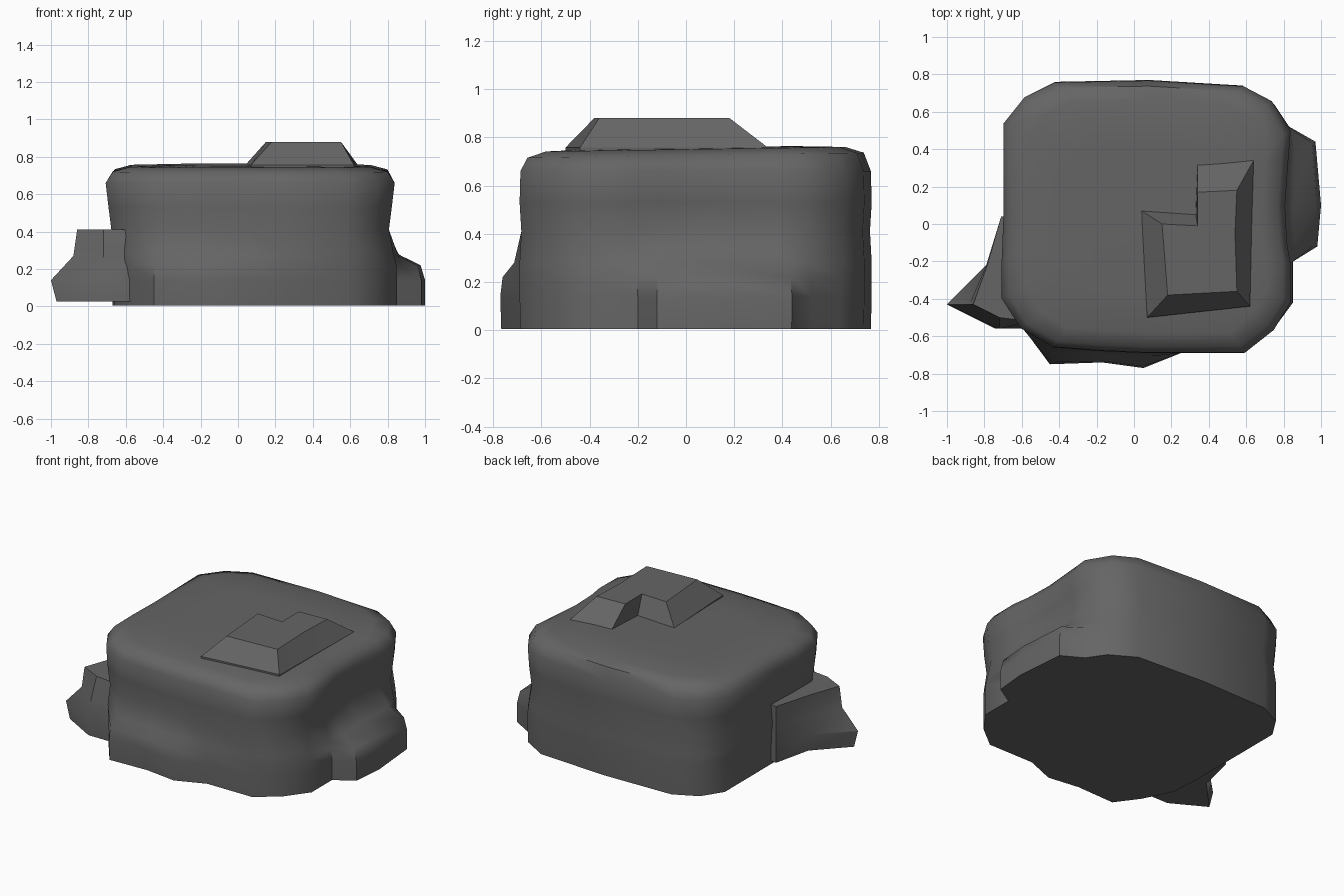
import bpy, bmesh, math

if "Cube" in bpy.data.objects:
    bpy.data.objects.remove(bpy.data.objects["Cube"])

rock = bpy.data.materials.new("dark grey stone")
rock.diffuse_color = (0.13, 0.13, 0.13, 1)
rock.use_nodes = True
rock.node_tree.nodes["Principled BSDF"].inputs["Base Color"].default_value = rock.diffuse_color


def loft(name, layers, angle):
    """Solid from stacked closed loops with equal point counts."""
    bm = bmesh.new()
    rings = [[bm.verts.new(p) for p in layer] for layer in layers]
    n = len(rings[0])
    for a, b in zip(rings, rings[1:]):
        for i in range(n):
            j = (i + 1) % n
            bm.faces.new((a[i], a[j], b[j], b[i]))
    caps = [bm.faces.new(rings[0]), bm.faces.new(rings[-1])]
    bmesh.ops.recalc_face_normals(bm, faces=bm.faces)
    bmesh.ops.triangulate(bm, faces=caps)
    me = bpy.data.meshes.new(name)
    bm.to_mesh(me)
    bm.free()
    ob = bpy.data.objects.new(name, me)
    bpy.context.collection.objects.link(ob)
    me.materials.append(rock)
    bpy.context.view_layer.objects.active = ob
    ob.select_set(True)
    bpy.ops.object.shade_smooth_by_angle(angle=math.radians(angle))
    ob.select_set(False)
    return ob


# Main boulder: rounded square above, blending into a lumpy foot
upper = [(-.69, .54), (-.58, .68), (-.42, .76), (.08, .77), (.58, .74), (.73, .66),
         (.83, .50), (.82, .38), (.80, .10), (.81, -.10), (.83, -.22), (.83, -.42),
         (.74, -.57), (.59, -.69), (.25, -.69), (.05, -.69), (-.17, -.68), (-.43, -.66),
         (-.60, -.56), (-.70, -.40), (-.70, -.20), (-.69, .05)]
foot = list(upper)
changes = {0: (-.67, .54), 5: (.75, .64), 6: (.83, .52), 7: (.97, .44), 8: (1.0, .10),
           9: (.98, -.12), 10: (.85, -.20), 11: (.85, -.42), 15: (.05, -.77),
           16: (-.17, -.74), 17: (-.45, -.75), 18: (-.56, -.60), 19: (-.66, -.40),
           20: (-.67, -.20), 21: (-.67, .05)}
for i, p in changes.items():
    foot[i] = p

# height, share of foot shape, x scale, y scale
levels = [(.005, 1, 1, .995), (.14, 1, 1, 1), (.22, .88, 1, 1), (.28, .28, .995, 1),
          (.41, 0, .97, .99), (.53, 0, .99, 1), (.66, 0, 1.01, .995),
          (.725, 0, .96, .955), (.75, 0, .84, .85), (.757, 0, .55, .55)]
cx, cy = .06, .04
layers = []
for z, f, sx, sy in levels:
    layer = []
    for (ux, uy), (fx, fy) in zip(upper, foot):
        x = cx + (ux + (fx - ux) * f - cx) * sx
        y = cy + (uy + (fy - uy) * f - cy) * sy
        layer.append((x, y, z + (.015 * y if z > .7 else 0)))
    layers.append(layer)
loft("boulder", layers, 50)

# Sharp wedge sticking out at the left
wedge = []
for z, tip, mid, front in [(.025, -.97, -.77, -.74), (.14, -1.0, -.79, -.74),
                           (.27, -.88, -.79, -.72), (.41, -.86, -.785, -.72)]:
    fy = -.56 if z < .4 else -.50
    wedge.append([(-.50, .02, z), (-.71, .04, z), (mid, -.22, z),
                  (tip, -.43, z), (front, fy, z), (-.56, -.56 if z < .2 else -.52, z)])
loft("side_wedge", wedge, 30)

# Raised L-shaped slab with sloping sides on top
slab_base = [(.04, .07), (.33, .05), (.34, .32), (.64, .34), (.63, .02), (.62, -.44), (.07, -.50)]
slab_top = [(.15, 0), (.34, -.01), (.34, .17), (.55, .18), (.54, -.05), (.55, -.36), (.18, -.38)]
loft("top_slab", [[(x, y, .735) for x, y in slab_base],
                  [(x, y, .757) for x, y in slab_base],
                  [(x, y, .88) for x, y in slab_top]], 25)
